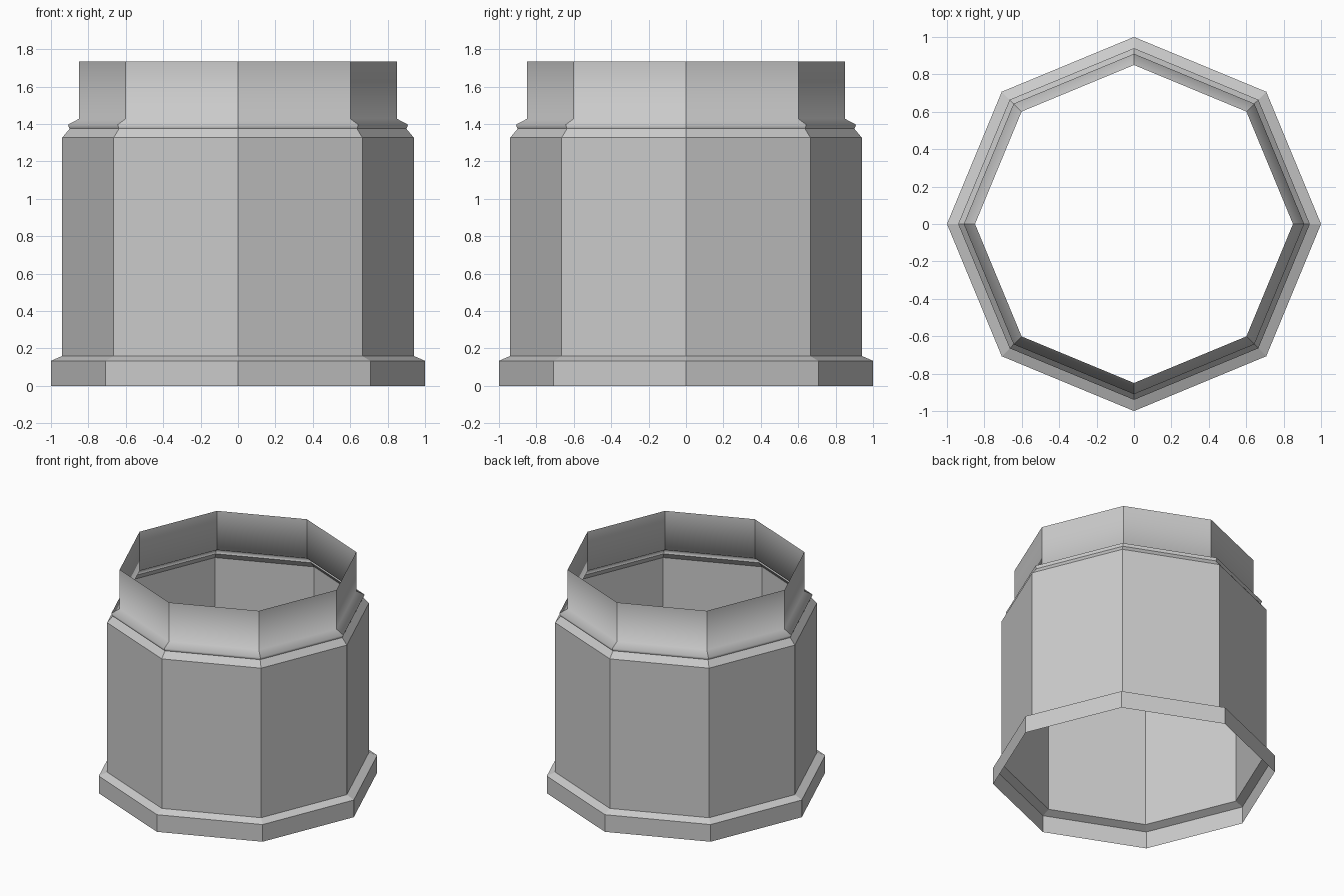
import bpy
import bmesh
from math import cos, sin, pi

default = bpy.data.objects.get("Cube")
if default:
    bpy.data.objects.remove(default, do_unlink=True)

SIDES = 8

grey = bpy.data.materials.new("plain_grey")
grey.use_nodes = True
colour = (0.6, 0.6, 0.6, 1)
grey.diffuse_color = colour
grey.node_tree.nodes["Principled BSDF"].inputs["Base Color"].default_value = colour

# Outer profile as (radius, height, soft ring): foot, wall, rolled collar, neck
profile = [
    (1.0, 0.0, False),
    (1.0, 0.134, False),
    (0.94, 0.16, False),
    (0.94, 1.327, False),
    (0.90, 1.375, False),
    (0.91, 1.396, True),
    (0.85, 1.428, True),
    (0.85, 1.733, False),
]

# Open, thin-walled octagonal tube lofted through the profile rings
bm = bmesh.new()
rings = []
for radius, height, soft in profile:
    angles = [2 * pi * i / SIDES for i in range(SIDES)]
    rings.append([bm.verts.new((radius * cos(a), radius * sin(a), height)) for a in angles])

for low, high in zip(rings, rings[1:]):
    for i in range(SIDES):
        j = (i + 1) % SIDES
        face = bm.faces.new((low[i], low[j], high[j], high[i]))
        face.smooth = True

# Crisp corners everywhere except around the soft collar rings
for edge in bm.edges:
    edge.smooth = False
for ring, (radius, height, soft) in zip(rings, profile):
    for i in range(SIDES):
        bm.edges.get((ring[i], ring[(i + 1) % SIDES])).smooth = soft

mesh = bpy.data.meshes.new("octagonal_tube")
bm.to_mesh(mesh)
bm.free()
mesh.materials.append(grey)
tube = bpy.data.objects.new("octagonal_tube", mesh)
bpy.context.collection.objects.link(tube)
